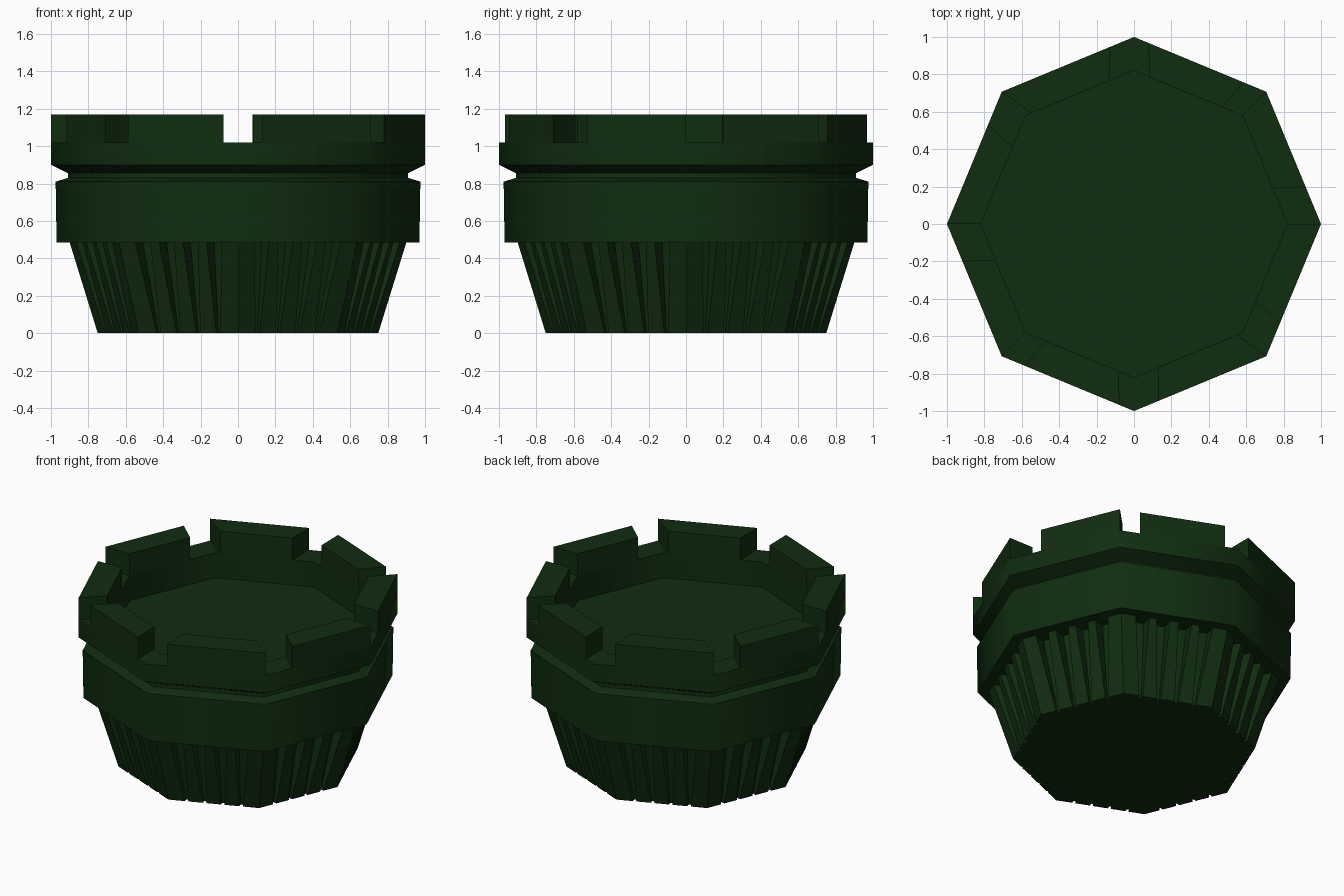
import bpy
import bmesh
import math
from mathutils import Vector

cube = bpy.data.objects.get("Cube")
if cube:
    bpy.data.objects.remove(cube, do_unlink=True)

SIDES = 8
green = bpy.data.materials.new("dark_green")
green.use_nodes = True
color = (0.005, 0.026, 0.005, 1)
green.diffuse_color = color
green.node_tree.nodes["Principled BSDF"].inputs["Base Color"].default_value = color


def corner(k, r, z):
    a = math.tau * k / SIDES
    return Vector((r * math.cos(a), r * math.sin(a), z))


def along(k, t, r, z):
    """Point at fraction t of octagon side k."""
    return corner(k, r, z).lerp(corner(k + 1, r, z), t)


def loft(name, loops, smooth=None):
    """Skin a stack of closed loops and cap both ends."""
    bm = bmesh.new()
    rings = [[bm.verts.new(p) for p in loop] for loop in loops]
    n = len(rings[0])
    for low, high in zip(rings, rings[1:]):
        for i in range(n):
            j = (i + 1) % n
            bm.faces.new((low[i], low[j], high[j], high[i]))
    bm.faces.new(rings[0][::-1])
    bm.faces.new(rings[-1])
    bmesh.ops.recalc_face_normals(bm, faces=bm.faces)
    mesh = bpy.data.meshes.new(name)
    bm.to_mesh(mesh)
    bm.free()
    mesh.materials.append(green)
    obj = bpy.data.objects.new(name, mesh)
    bpy.context.collection.objects.link(obj)
    if smooth:
        bpy.ops.object.select_all(action='DESELECT')
        obj.select_set(True)
        bpy.context.view_layer.objects.active = obj
        bpy.ops.object.shade_smooth_by_angle(angle=math.radians(smooth))
    return obj


# Tapered base with four grooves on every side, narrowing downwards
def fluted_loop(r, z, width, depth):
    pts = []
    for k in range(SIDES):
        inward = -along(k, 0.5, 1, 0).normalized() * depth
        pts.append(corner(k, r, z))
        for g in range(1, 5):
            t0, t1 = g / 5 - width / 2, g / 5 + width / 2
            a, b = along(k, t0, r, z), along(k, t1, r, z)
            a2 = along(k, t0 + width * 0.12, r, z) + inward
            b2 = along(k, t1 - width * 0.12, r, z) + inward
            pts += [a, a2, b2, b]
    return pts


loft("fluted_base", [fluted_loop(0.75, 0, 0.04, 0.025),
                     fluted_loop(0.9, 0.485, 0.125, 0.08)])

# Band, neck, rim and recessed floor in one turned profile
profile = [(0.6, 0.485), (0.97, 0.485), (0.975, 0.81), (0.91, 0.83), (0.91, 0.855),
           (1.0, 0.9), (1.0, 1.02), (0.82, 1.02), (0.82, 0.85)]
loft("body", [[corner(k, r, z) for k in range(SIDES)] for r, z in profile], 46)

# Battlements: outer start and end, then inner start and end, along each side
spans = [(0.28, 1.0, 0.33, 1.0), (0.17, 0.89, 0.19, 0.86),
         (0.18, 1.0, 0.22, 0.95), (0.25, 1.0, 0.29, 1.0)]
for k in range(SIDES):
    o0, o1, i0, i1 = spans[k % 4]
    loft(f"battlement_{k + 1}", [[along(k, o0, 1, z), along(k, o1, 1, z),
                                  along(k, i1, 0.82, z), along(k, i0, 0.82, z)]
                                 for z in (1.02, 1.17)])
